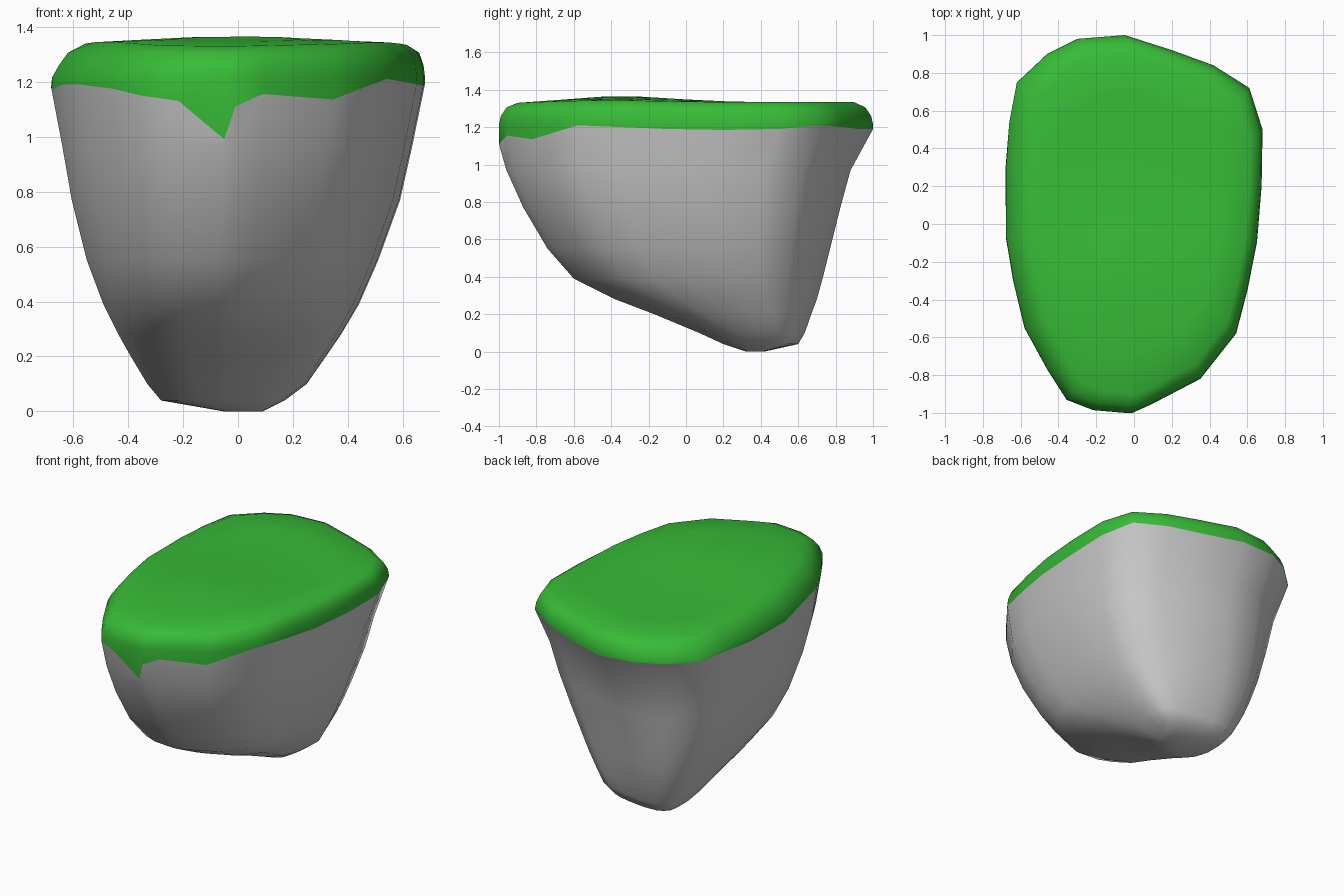
import bpy, bmesh, math

if "Cube" in bpy.data.objects:
    bpy.data.objects.remove(bpy.data.objects["Cube"])

# Rim outline seen from above (counter-clockwise): x, y, height of grass border
RIM = [(-.05, 1, 1.19), (-.30, .98, 1.2), (-.46, .90, 1.2), (-.62, .75, 1.2),
       (-.66, .54, 1.2), (-.68, .30, 1.18), (-.68, -.07, 1.17), (-.64, -.30, 1.19),
       (-.58, -.55, 1.19), (-.46, -.77, 1.175), (-.36, -.93, 1.15), (-.22, -.985, 1.13),
       (-.05, -1, .99), (-.01, -1, 1.11), (.09, -.955, 1.155), (.35, -.82, 1.135),
       (.54, -.58, 1.21), (.60, -.35, 1.2), (.65, -.10, 1.19), (.675, .20, 1.185),
       (.68, .50, 1.19), (.61, .72, 1.21), (.42, .84, 1.2), (.20, .92, 1.19)]

# Rock sections: z, x min, x max, y min, y max
LEVELS = [(0, -.05, .09, .32, .42), (.04, -.28, .17, .2, .6), (.1, -.33, .25, .07, .635),
          (.2, -.39, .32, -.17, .67), (.28, -.435, .375, -.38, .7), (.39, -.49, .44, -.6, .73),
          (.55, -.55, .51, -.74, .77), (.77, -.605, .59, -.87, .825),
          (.97, -.64, .635, -.96, .88), (1.1, -.665, .665, -1, .95), (1.18, -.68, .68, -1, 1)]


def section(z):
    for a, b in zip(LEVELS, LEVELS[1:]):
        if z <= b[0]:
            t = (z - a[0]) / (b[0] - a[0])
            return [p + (q - p) * t for p, q in zip(a, b)]
    return LEVELS[-1]


def rock_point(x, y, z):
    """Fit the rim outline into the section at z, squarer on the left lower down."""
    _, x0, x1, y0, y1 = section(z)
    u = x / .68
    if u < 0:
        p = .55 if y > 0 else .85
        u = -(-u) ** min(1, p + (1 - p) * max(0, z - .3) / .7)
    return ((x0 + x1) / 2 + u * (x1 - x0) / 2,
            (y0 + y1) / 2 + y * (y1 - y0) / 2, z)


def grass_height(x, y):
    return 1.333 + .032 * math.exp(-((y + .35) / .4) ** 2 - (x / .5) ** 2) \
        - .02 * max(0, -y - .5)


def loft(name, rings, cap_bottom=False, tip=None):
    bm = bmesh.new()
    rows = [[bm.verts.new(p) for p in r] for r in rings]
    n = len(rows[0])
    for a, b in zip(rows, rows[1:]):
        for i in range(n):
            j = (i + 1) % n
            bm.faces.new((a[i], a[j], b[j], b[i]))
    if cap_bottom:
        bm.faces.new(rows[0][::-1])
    if tip:
        t = bm.verts.new(tip)
        for i in range(n):
            bm.faces.new((rows[-1][i], rows[-1][(i + 1) % n], t))
    for f in bm.faces:
        f.smooth = True
    mesh = bpy.data.meshes.new(name)
    bm.to_mesh(mesh)
    bm.free()
    obj = bpy.data.objects.new(name, mesh)
    bpy.context.collection.objects.link(obj)
    return obj


border = [rock_point(x, y, z) for x, y, z in RIM]

# Tapering rock body
body = [[rock_point(x, y, lv[0]) for x, y, _ in RIM] for lv in LEVELS[:9]]
loft("rock", body + [border], cap_bottom=True)

# Grass cap: ragged border, rounded shoulder, gently domed top
# Shoulder rings: x scale, x shift, y scale, z
cap = [border]
for s, dx, sy, z in ((.998, .002, 1, 1.215), (.975, .012, .99, 1.26), (.94, .02, .96, 1.305)):
    cap.append([(x * s + dx, y * sy, z) for x, y, _ in RIM])
for s, dx in ((.86, .03), (.65, .02), (.4, .01), (.2, 0)):
    ring = [(x * s + dx, y * (s + .04)) for x, y, _ in RIM]
    cap.append([(x, y, grass_height(x, y)) for x, y in ring])
grass = loft("grass_top", cap, tip=(0, 0, grass_height(0, 0)))
green = bpy.data.materials.new("grass_green")
green.diffuse_color = (.038, .5, .038, 1)
green.use_nodes = True
green.node_tree.nodes["Principled BSDF"].inputs["Base Color"].default_value = green.diffuse_color
grass.data.materials.append(green)
